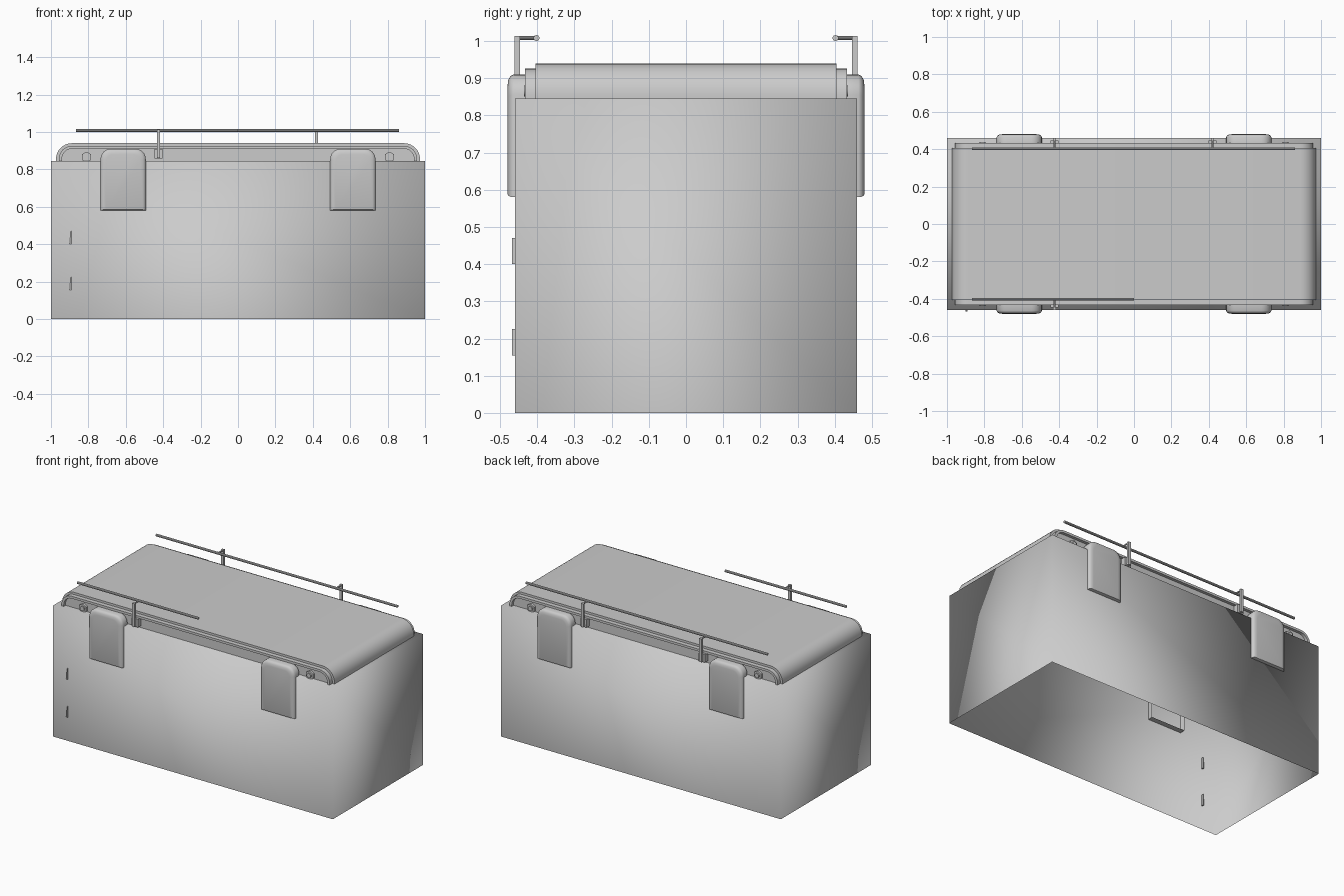
import bpy, bmesh, math
from mathutils import Vector

if "Cube" in bpy.data.objects:
    bpy.data.objects.remove(bpy.data.objects["Cube"])


def finish(name, bm, smooth=35):
    bmesh.ops.recalc_face_normals(bm, faces=bm.faces)
    mesh = bpy.data.meshes.new(name)
    bm.to_mesh(mesh)
    bm.free()
    ob = bpy.data.objects.new(name, mesh)
    bpy.context.collection.objects.link(ob)
    bpy.ops.object.select_all(action='DESELECT')
    ob.select_set(True)
    bpy.context.view_layer.objects.active = ob
    bpy.ops.object.shade_smooth_by_angle(angle=math.radians(smooth))
    return ob


def prism(name, pts, y0, y1):
    """Extrude an x-z outline from y0 to y1."""
    bm = bmesh.new()
    face = bm.faces.new([bm.verts.new((x, y0, z)) for x, z in pts])
    ext = bmesh.ops.extrude_face_region(bm, geom=[face], use_keep_orig=True)
    verts = [v for v in ext['geom'] if isinstance(v, bmesh.types.BMVert)]
    bmesh.ops.translate(bm, verts=verts, vec=(0, y1 - y0, 0))
    return finish(name, bm)


def box(name, x, y, z):
    return prism(name, [(x[0], z[0]), (x[1], z[0]), (x[1], z[1]), (x[0], z[1])], y[0], y[1])


def rod(name, a, b, r, sides=10):
    a, b = Vector(a), Vector(b)
    d = b - a
    bm = bmesh.new()
    bmesh.ops.create_cone(bm, cap_ends=True, segments=sides, radius1=r, radius2=r, depth=d.length)
    ob = finish(name, bm)
    ob.location = (a + b) / 2
    ob.rotation_euler = d.to_track_quat('Z', 'Y').to_euler()
    return ob


def arch(half, bottom, top, r, n=8):
    """Outline with square bottom and rounded top corners, right to left."""
    pts = [(half, bottom)]
    for cx, start in ((half - r, 0), (r - half, 90)):
        for i in range(n + 1):
            t = math.radians(start + 90 * i / n)
            pts.append((cx + r * math.cos(t), top - r + r * math.sin(t)))
    return pts + [(-half, bottom)]


# Cabinet: thin shell, open underneath, softly shaded
bm = bmesh.new()
bmesh.ops.create_cube(bm, size=1)
for v in bm.verts:
    v.co = Vector((v.co.x * 2, v.co.y * 0.92, (v.co.z + 0.5) * 0.845))
bmesh.ops.delete(bm, geom=[f for f in bm.faces if f.normal.z < -0.5], context='FACES_ONLY')
finish("cabinet", bm, 180)

# Belt with rounded ends
prism("belt", arch(0.973, 0.842, 0.94, 0.085), -0.405, 0.405)


def pad(name, cx, s):
    """Rounded side pad, open on its inner side."""
    bm = bmesh.new()
    rings = []
    for y, inset in ((0.425, 0), (0.464, 0), (0.472, 0.004), (0.478, 0.014), (0.48, 0.03)):
        pts = arch(0.121 - inset, 0.58 + inset * 0.3, 0.91 - inset, 0.055 - inset * 0.6, 6)
        rings.append([bm.verts.new((cx + x, s * y, z)) for x, z in pts])
    n = len(rings[0])
    for a, b in zip(rings, rings[1:]):
        for i in range(n):
            j = (i + 1) % n
            bm.faces.new((a[i], a[j], b[j], b[i]))
    bm.faces.new(rings[-1])
    finish(name, bm)


def post(name, x, s):
    """Rail bracket: foot, upright and arm with a rounded end."""
    box(name + "_foot", (x - 0.022, x + 0.022), sorted((s * 0.412, s * 0.446)), (0.858, 0.91))
    box(name + "_upright", (x - 0.009, x + 0.009), sorted((s * 0.447, s * 0.461)), (0.862, 1.013))
    box(name + "_base", (x - 0.009, x + 0.009), sorted((s * 0.412, s * 0.461)), (0.862, 0.876))
    rod(name + "_arm", (x, s * 0.455, 1.008), (x, s * 0.403, 1.008), 0.005)


for s, side in ((-1, "front"), (1, "back")):
    # Frame rim around a recessed side panel
    rim = arch(0.958, 0.842, 0.926, 0.071) + arch(0.942, 0.842, 0.911, 0.056)[::-1]
    prism(side + "_frame_rim", rim, s * 0.40, s * 0.433)
    prism(side + "_side_panel", arch(0.945, 0.842, 0.914, 0.058), s * 0.40, s * 0.414)
    for k, end in ((-1, "left"), (1, "right")):
        # Pads and hex bolts
        pad(f"{side}_{end}_pad", k * 0.614, s)
        rod(f"{side}_{end}_bolt", (k * 0.81, s * 0.41, 0.866), (k * 0.81, s * 0.428, 0.866), 0.029, 6)
        rod(f"{side}_{end}_bolt_tip", (k * 0.81, s * 0.41, 0.866), (k * 0.81, s * 0.436, 0.866), 0.015, 12)

# Guide rails: short at the front, full length at the back
rod("front_rail", (-0.865, -0.402, 1.008), (0, -0.402, 1.008), 0.008)
rod("back_rail", (-0.865, 0.402, 1.008), (0.86, 0.402, 1.008), 0.008)
post("front_post", -0.425, -1)
post("back_left_post", -0.425, 1)
post("back_right_post", 0.42, 1)

# Small hinge tabs on the cabinet front
for i, z in enumerate((0.155, 0.40)):
    prism(f"hinge_tab_{i + 1}", [(-0.90, z), (-0.891, z), (-0.891, z + 0.07), (-0.894, z + 0.07)], -0.468, -0.445)
